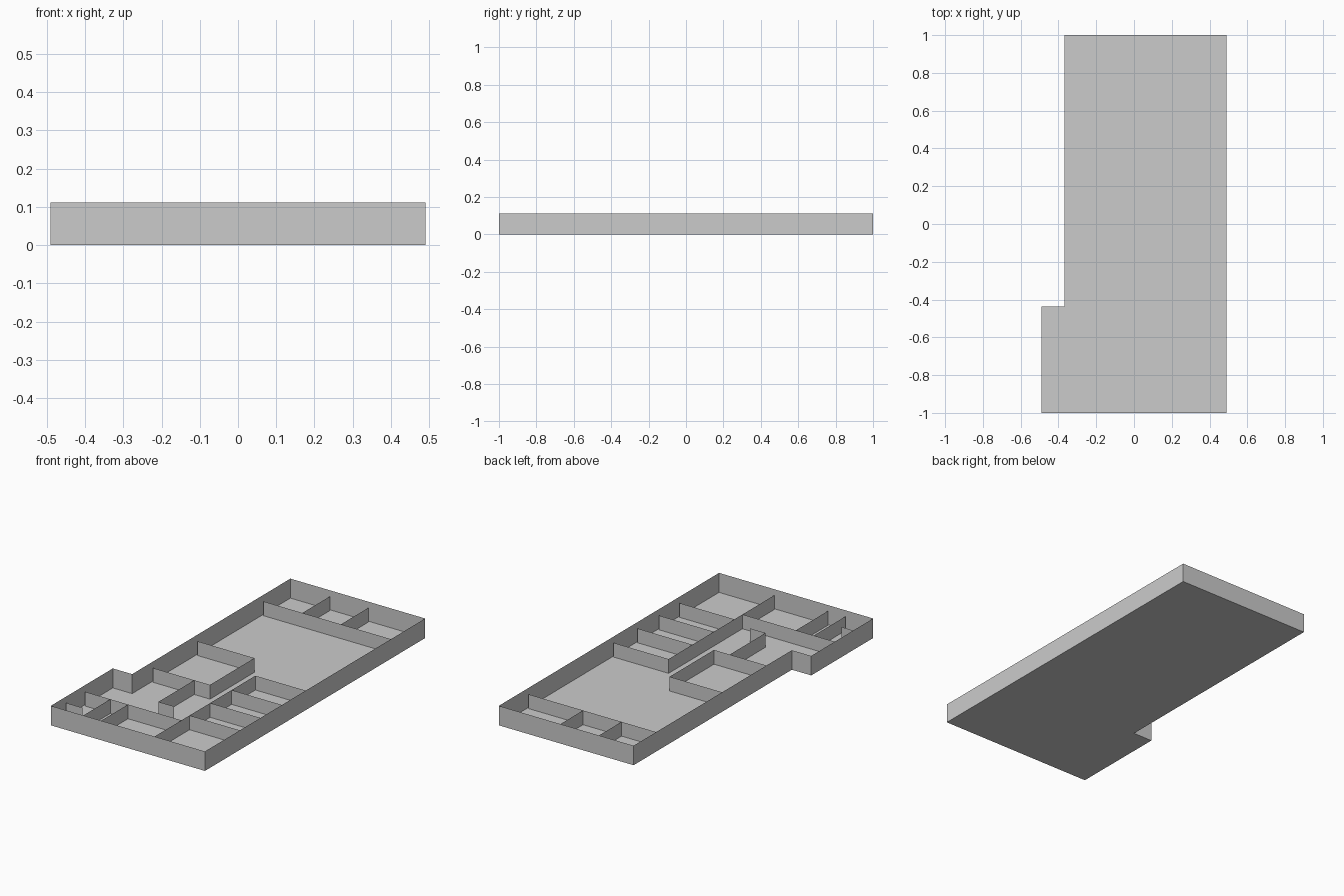
import bpy, bmesh

if "Cube" in bpy.data.objects:
    bpy.data.objects.remove(bpy.data.objects["Cube"])

OUTER_H = 0.112   # perimeter wall height
INNER_H = 0.082   # partition height
L, R, F, B = -0.49, 0.49, -1.0, 1.0
NOTCH_X, NOTCH_Y = -0.367, -0.437
OUTLINE = [(L, F), (R, F), (R, B), (NOTCH_X, B), (NOTCH_X, NOTCH_Y), (L, NOTCH_Y)]


def finish(name, bm):
    mesh = bpy.data.meshes.new(name)
    bm.to_mesh(mesh)
    bm.free()
    obj = bpy.data.objects.new(name, mesh)
    bpy.context.collection.objects.link(obj)
    return obj


def wall_sheets(name, path, height):
    """Upright thin sheet that follows a floor path."""
    bm = bmesh.new()
    low = [bm.verts.new((x, y, 0)) for x, y in path]
    high = [bm.verts.new((x, y, height)) for x, y in path]
    for i in range(len(path) - 1):
        bm.faces.new((low[i], low[i + 1], high[i + 1], high[i]))
    return finish(name, bm)


# Floor slab surface
bm = bmesh.new()
bm.faces.new([bm.verts.new((x, y, 0)) for x, y in OUTLINE])
finish("floor", bm)

# Perimeter
wall_sheets("outer_wall", OUTLINE + OUTLINE[:1], OUTER_H)

HALL_X = 0.133    # long wall beside the row of right-hand rooms
FRONT_Y = -0.703  # wall behind the front rooms
BACK_Y = 0.742    # wall in front of the back rooms
INSET = 0.008     # partitions stop just short of the perimeter

# Back rooms
wall_sheets("back_room_wall", [(NOTCH_X + INSET, BACK_Y), (R - INSET, BACK_Y)], INNER_H)
for x in (-0.11, 0.135):
    wall_sheets("back_divider", [(x, BACK_Y), (x, B - INSET)], INNER_H)

# Right-hand rooms
wall_sheets("hall_wall", [(HALL_X, -0.032), (HALL_X, F + INSET)], INNER_H)
for y in (-0.032, -0.248, -0.443, -0.63):
    wall_sheets("right_divider", [(HALL_X, y), (R - INSET, y)], INNER_H)

# Central room
wall_sheets("central_room_wall",
            [(NOTCH_X + INSET, 0.143), (0.004, 0.143), (0.004, -0.26),
             (NOTCH_X + INSET, -0.26)], INNER_H)

# Alcove in front of the central room
wall_sheets("alcove_wall", [(-0.096, -0.26), (-0.096, -0.585), (0.004, -0.585)], INNER_H)

# Front rooms
wall_sheets("front_room_wall", [(L + INSET, FRONT_Y), (HALL_X, FRONT_Y)], INNER_H)
for x in (-0.207, -0.32):
    wall_sheets("front_divider", [(x, FRONT_Y), (x, F + INSET)], INNER_H)
wall_sheets("corner_stub_wall", [(L + INSET, -0.872), (-0.378, -0.872)], INNER_H)
